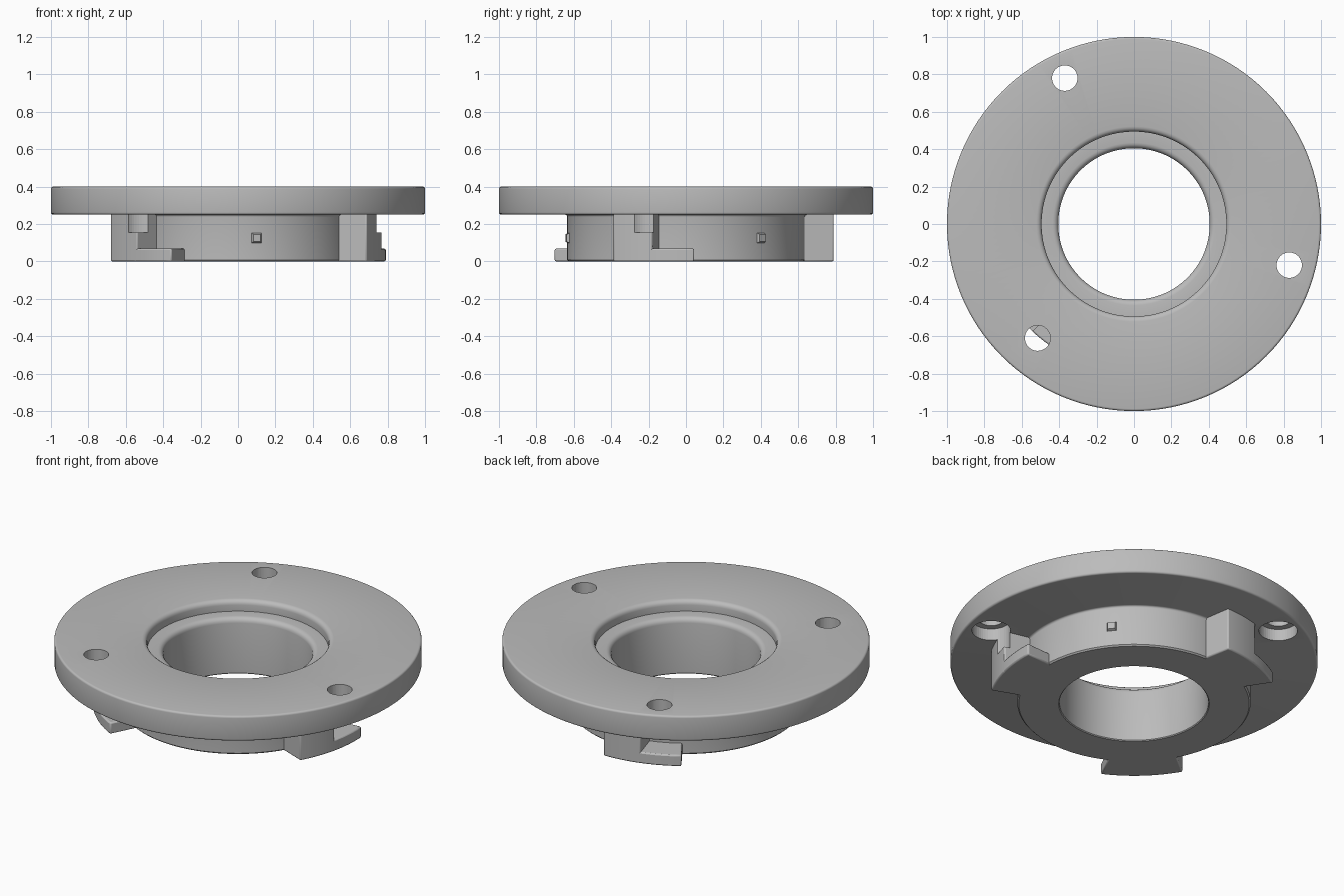
import bpy, bmesh
from math import sin, cos, pi, radians

cube = bpy.data.objects.get("Cube")
if cube:
    bpy.data.objects.remove(cube)

GREY = (0.5, 0.5, 0.5, 1)
grey = bpy.data.materials.new("plain grey")
grey.use_nodes = True
grey.diffuse_color = GREY
grey.node_tree.nodes["Principled BSDF"].inputs["Base Color"].default_value = GREY

HUB, TAB = 0.635, 0.79


def polar(r, degrees, z):
    a = radians(degrees)
    return (r * cos(a), r * sin(a), z)


def make_object(name, bm):
    bmesh.ops.recalc_face_normals(bm, faces=bm.faces)
    mesh = bpy.data.meshes.new(name)
    bm.to_mesh(mesh)
    bm.free()
    mesh.materials.append(grey)
    obj = bpy.data.objects.new(name, mesh)
    bpy.context.collection.objects.link(obj)
    return obj


def lathe(name, profile, steps=128):
    """Turn a closed (radius, z) profile around the z axis."""
    bm = bmesh.new()
    rings = [[bm.verts.new(polar(r, 360 * i / steps, z)) for r, z in profile]
             for i in range(steps)]
    n = len(profile)
    for i in range(steps):
        a, b = rings[i], rings[(i + 1) % steps]
        for j in range(n):
            k = (j + 1) % n
            bm.faces.new((a[j], b[j], b[k], a[k]))
    return make_object(name, bm)


def sector(name, start, end, z0, z1, flare=0, steps=8):
    """Curved block on the hub wall, its start side widening inwards."""
    bm = bmesh.new()
    rings = []
    for i in range(steps + 1):
        t = i / steps
        outer = start + (end - start) * t
        inner = outer - flare * (1 - t)
        corners = ((HUB - 0.02, inner, z0), (TAB, outer, z0),
                   (TAB, outer, z1), (HUB - 0.02, inner, z1))
        rings.append([bm.verts.new(polar(*c)) for c in corners])
    for a, b in zip(rings, rings[1:]):
        for j in range(4):
            k = (j + 1) % 4
            bm.faces.new((a[j], b[j], b[k], a[k]))
    bm.faces.new(rings[0])
    bm.faces.new(rings[-1])
    obj = make_object(name, bm)
    bevel = obj.modifiers.new("soft edges", "BEVEL")
    bevel.width, bevel.segments = 0.008, 2
    bevel.limit_method, bevel.angle_limit = "ANGLE", radians(40)
    return obj


def cylinder(name, x, y, r, z0, z1):
    bm = bmesh.new()
    bmesh.ops.create_cone(bm, cap_ends=True, segments=48, radius1=r, radius2=r, depth=z1 - z0)
    bmesh.ops.translate(bm, verts=bm.verts, vec=(x, y, (z0 + z1) / 2))
    obj = make_object(name, bm)
    obj.hide_render = True
    obj.hide_set(True)
    return obj


def cut(obj, cutter):
    mod = obj.modifiers.new("cut", "BOOLEAN")
    mod.operation, mod.solver, mod.object = "DIFFERENCE", "EXACT", cutter


def smooth(obj):
    bpy.ops.object.select_all(action="DESELECT")
    obj.select_set(True)
    bpy.context.view_layer.objects.active = obj
    bpy.ops.object.shade_smooth_by_angle(angle=radians(30))


def fillet(cx, cz, r, a0, a1, steps=4):
    return [(cx + r * cos(radians(a0 + (a1 - a0) * i / steps)),
             cz + r * sin(radians(a0 + (a1 - a0) * i / steps))) for i in range(steps + 1)]


# Flange with hub, bore and rounded seat
profile = (
    [(0.405, 0.005), (0.41, 0), (HUB - 0.008, 0), (HUB, 0.008)]
    + fillet(HUB + 0.012, 0.238, 0.012, 180, 90)
    + fillet(0.988, 0.262, 0.012, -90, 0)
    + fillet(0.988, 0.388, 0.012, 0, 90)
    + fillet(0.522, 0.372, 0.028, 90, 180)
    + [(0.494, 0.335)]
    + fillet(0.435, 0.305, 0.03, 90, 180)
)
flange = lathe("flange_and_hub", profile)

# Bayonet tabs: a full-height post with a low lip trailing from it
posts, lips = [], []
for i in range(3):
    a = -29.6 + 120 * i
    posts.append(sector(f"tab_post_{i + 1}", a, a + 16.4, 0, 0.262, flare=2.5))
    lips.append(sector(f"tab_lip_{i + 1}", a + 12, a + 32.8, 0, 0.068))

# Screw holes with head recesses opening below the flange
for i, (x, y) in enumerate([(0.83, -0.22), (-0.37, 0.78), (-0.515, -0.61)]):
    hole = cylinder(f"screw_hole_cutter_{i + 1}", x, y, 0.068, 0.2, 0.5)
    recess = cylinder(f"screw_recess_cutter_{i + 1}", x, y, 0.105, 0.155, 0.32)
    cut(flange, hole)
    cut(flange, recess)
    cut(posts[i], recess)

# Small square detents on the hub wall
detents = []
for i in range(3):
    bm = bmesh.new()
    bmesh.ops.create_cone(bm, cap_ends=True, segments=4, radius1=0.045, radius2=0.028, depth=0.03)
    obj = make_object(f"detent_{i + 1}", bm)
    a = 39 + 120 * i
    for v in obj.data.vertices:
        p, q, h = v.co
        side, up = (p - q) * 0.7071, (p + q) * 0.7071
        base = polar(HUB + h, a, 0.125 + up)
        v.co = (base[0] - side * sin(radians(a)), base[1] + side * cos(radians(a)), base[2])
    detents.append(obj)

for obj in [flange] + posts + lips:
    smooth(obj)
